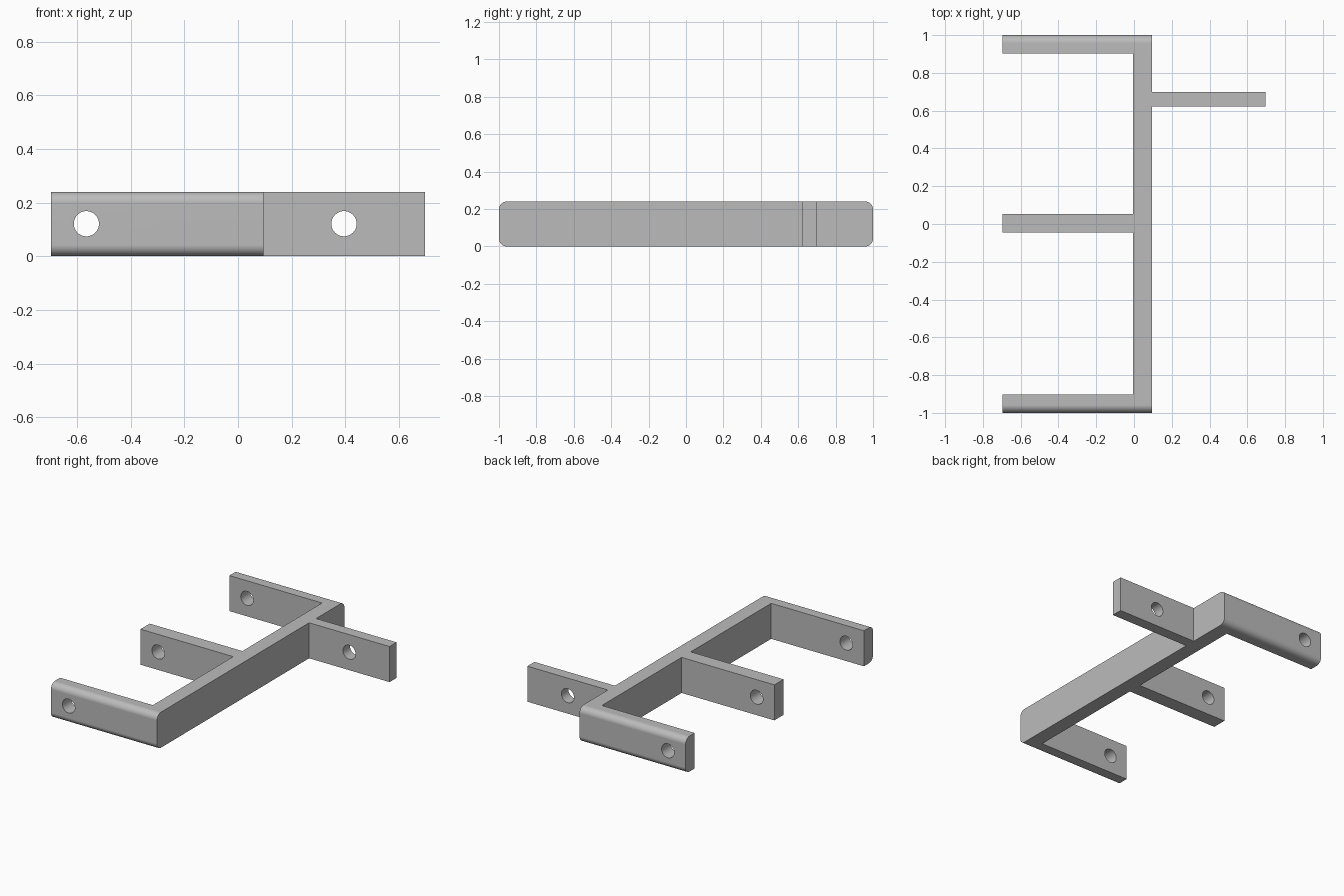
import bpy, bmesh, math

cube = bpy.data.objects.get("Cube")
if cube:
    bpy.data.objects.remove(cube, do_unlink=True)

HEIGHT = 0.24
FILLET = 0.042
SPINE_IN, SPINE_OUT = -0.004, 0.095
LEFT, RIGHT = -0.697, 0.696
END_IN = 0.903

grey = bpy.data.materials.new("plain grey")
grey.use_nodes = True
colour = (0.5, 0.5, 0.5, 1)
grey.diffuse_color = colour
grey.node_tree.nodes["Principled BSDF"].inputs["Base Color"].default_value = colour

# Bracket plan: a spine with three arms on one side and a thinner one on the other
outline = [(SPINE_OUT, -1), (SPINE_OUT, 0.623), (RIGHT, 0.623), (RIGHT, 0.698),
           (SPINE_OUT, 0.698), (SPINE_OUT, 1)]
for low, high in ((END_IN, 1), (-0.045, 0.053), (-1, -END_IN)):
    arm = [(SPINE_IN, high), (LEFT, high), (LEFT, low), (SPINE_IN, low)]
    if high == 1:
        arm = arm[1:]
    if low == -1:
        arm = arm[:-1]
    outline += arm

bm = bmesh.new()
base = bm.faces.new([bm.verts.new((x, y, 0)) for x, y in outline])
top = bmesh.ops.extrude_face_region(bm, geom=[base])["geom"]
bmesh.ops.translate(bm, vec=(0, 0, HEIGHT),
                    verts=[v for v in top if isinstance(v, bmesh.types.BMVert)])
bmesh.ops.recalc_face_normals(bm, faces=bm.faces)

# Rounded long edges on the two outer end faces
ends = [e for e in bm.edges
        if all(abs(v.co.y) > 0.999 for v in e.verts)
        and abs(e.verts[0].co.x - e.verts[1].co.x) > 0.1]
bmesh.ops.bevel(bm, geom=ends, offset=FILLET, offset_type='OFFSET',
                segments=10, profile=0.5, affect='EDGES')
mesh = bpy.data.meshes.new("bracket")
bm.to_mesh(mesh)
bm.free()
mesh.materials.append(grey)
bracket = bpy.data.objects.new("bracket", mesh)
bpy.context.collection.objects.link(bracket)


def drill(x, y, length):
    """Cut one round hole along y through the bracket."""
    bpy.ops.mesh.primitive_cylinder_add(vertices=48, radius=0.047, depth=length,
                                        location=(x, y, HEIGHT / 2 + 0.001),
                                        rotation=(math.pi / 2, 0, 0))
    cutter = bpy.context.object
    cutter.name = "hole_cutter"
    cutter.hide_render = True
    cutter.data.materials.append(grey)
    cut = bracket.modifiers.new("hole", 'BOOLEAN')
    cut.operation = 'DIFFERENCE'
    cut.solver = 'EXACT'
    cut.object = cutter
    bpy.ops.object.select_all(action='DESELECT')
    bracket.select_set(True)
    bpy.context.view_layer.objects.active = bracket
    bpy.ops.object.modifier_apply(modifier=cut.name)
    bpy.data.objects.remove(cutter, do_unlink=True)


# Bolt holes: one line through the three arms, one through the thin arm
drill(-0.565, 0, 2.4)
drill(0.395, 0.66, 0.3)

bpy.ops.object.shade_smooth_by_angle(angle=math.radians(30))
weighted = bracket.modifiers.new("flat_face_normals", 'WEIGHTED_NORMAL')
weighted.keep_sharp = True
